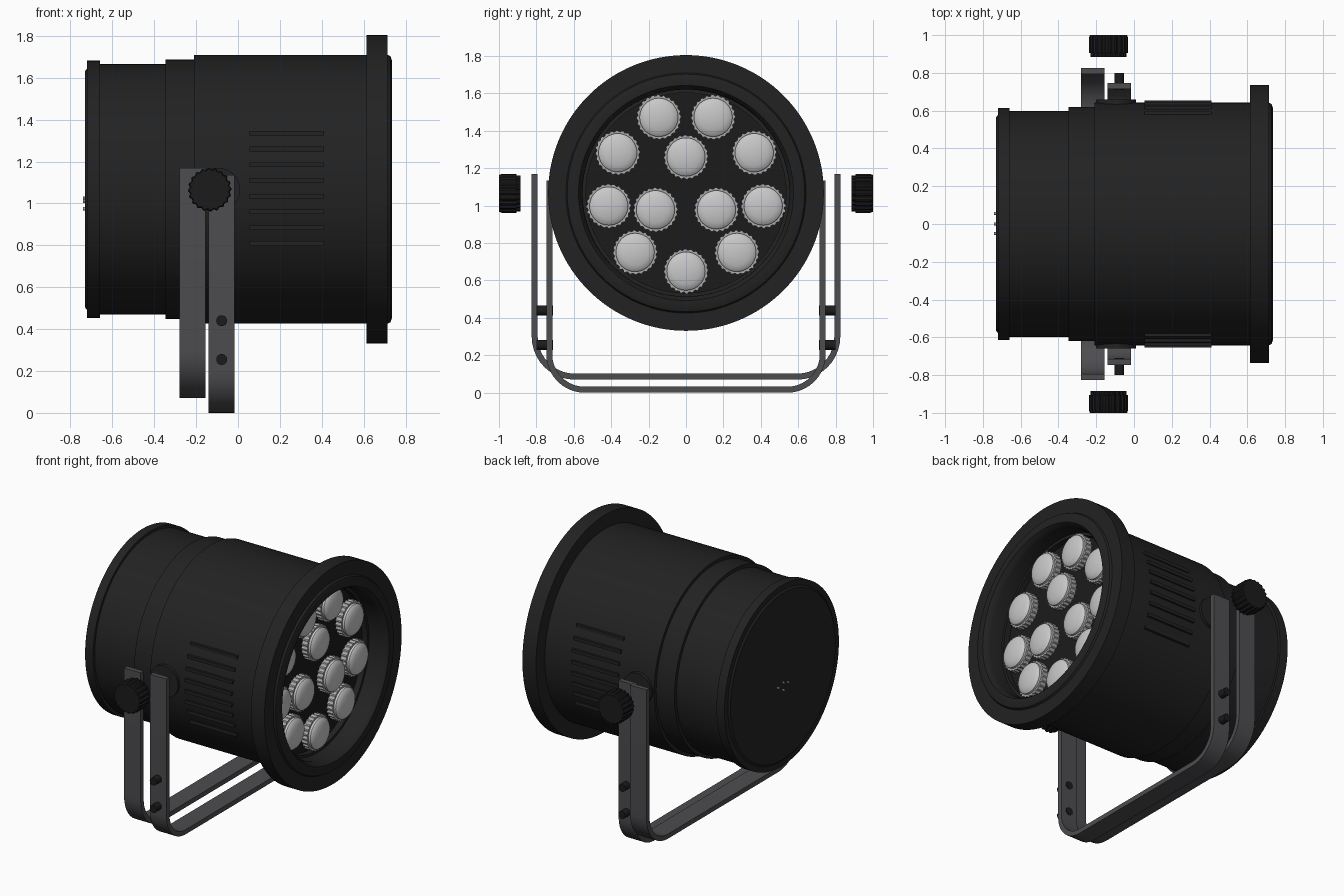
import bpy, bmesh, math
from mathutils import Matrix, Vector

if "Cube" in bpy.data.objects:
    bpy.data.objects.remove(bpy.data.objects["Cube"])

AXIS_Z = 1.068  # height of the lamp axis


def mat(name, rgb):
    m = bpy.data.materials.new(name)
    m.diffuse_color = (*rgb, 1)
    m.use_nodes = True
    m.node_tree.nodes["Principled BSDF"].inputs["Base Color"].default_value = m.diffuse_color
    return m


BODY = mat("matt black", (0.016, 0.016, 0.016))
DARK = mat("dark plastic", (0.011, 0.011, 0.011))
STEEL = mat("grey steel", (0.075, 0.075, 0.082))
LENS = mat("lens grey", (0.58, 0.58, 0.59))
RING = mat("lens holder grey", (0.42, 0.42, 0.42))


def finish(name, bm, material, smooth=True):
    bmesh.ops.recalc_face_normals(bm, faces=bm.faces)
    me = bpy.data.meshes.new(name)
    bm.to_mesh(me)
    bm.free()
    me.materials.append(material)
    ob = bpy.data.objects.new(name, me)
    bpy.context.collection.objects.link(ob)
    if smooth:
        bpy.ops.object.select_all(action='DESELECT')
        ob.select_set(True)
        bpy.context.view_layer.objects.active = ob
        bpy.ops.object.shade_smooth_by_angle(angle=math.radians(30))
    return ob


def lathe(bm, profile, n=96, origin=(0, 0, 0), turn=0, teeth=0):
    """Revolve (along, radius) points about x; turn rotates the axis about z.
    teeth lowers the radius of alternating pairs of spokes."""
    m = Matrix.Translation(origin) @ Matrix.Rotation(turn, 4, 'Z')
    rings = []
    for a, r in profile:
        if r == 0:
            rings.append([bm.verts.new(m @ Vector((a, 0, 0)))] * n)
            continue
        row = []
        for i in range(n):
            t = 2 * math.pi * i / n
            k = r - (teeth if i % 4 > 1 else 0)
            row.append(bm.verts.new(m @ Vector((a, k * math.cos(t), k * math.sin(t)))))
        rings.append(row)
    for p, q in zip(rings, rings[1:]):
        for i in range(n):
            j = (i + 1) % n
            vs = list(dict.fromkeys((p[i], p[j], q[j], q[i])))
            if len(vs) > 2:
                bm.faces.new(vs)


def box(bm, centre, size):
    bmesh.ops.create_cube(bm, size=1, matrix=Matrix.Translation(centre) @ Matrix.Diagonal((*size, 1)))


# Stepped housing with front flange, rounded lip and recessed front plate
bm = bmesh.new()
lathe(bm, [(-.73, 0), (-.73, .565), (-.72, .578), (-.72, .615), (-.66, .615), (-.66, .597),
           (-.347, .597), (-.347, .62), (-.21, .62), (-.21, .642), (.613, .642), (.613, .737),
           (.715, .737), (.715, .642), (.728, .635), (.735, .615), (.735, .575),
           (.715, .56), (.69, .553), (.56, .553), (.56, .54)], 128, (0, 0, AXIS_Z))
finish("housing", bm, BODY)
bm = bmesh.new()
lathe(bm, [(.56, 0), (.56, .553), (.55, .553), (.55, 0)], 96, (0, 0, AXIS_Z))
finish("front_plate", bm, DARK)
bm = bmesh.new()
lathe(bm, [(.56, .553), (.60, .553), (.60, .535), (.56, .535)], 96, (0, 0, AXIS_Z))
finish("glass_retainer", bm, BODY)

# Twelve lenses, each a drum with a shallow dome in a toothed holder
spots = [(0, 1.26), (0, .65)]
for y, z in [(.145, 1.472), (.365, 1.283), (.413, .998), (.163, .978), (.272, .75)]:
    spots += [(y, z), (-y, z)]
lenses, holders = bmesh.new(), bmesh.new()
for y, z in spots:
    lathe(lenses, [(.57, .103), (.617, .103), (.625, .095), (.634, .07), (.640, .035), (.642, 0)],
          40, (0, y, z))
    lathe(holders, [(.555, .119), (.602, .119), (.602, .098)], 96, (0, y, z), teeth=.006)
finish("lenses", lenses, LENS)
finish("lens_holders", holders, RING)

# Side cooling ribs
bm = bmesh.new()
for i in range(8):
    z = .81 + .075 * i
    y = math.sqrt(.642 ** 2 - (z - AXIS_Z) ** 2)
    for s in (1, -1):
        box(bm, (.232, s * (y - .01), z), (.355, .045, .022))
finish("cooling_ribs", bm, BODY, False)


# U-shaped yokes: a flat strip bent around two rounded corners
def yoke(name, x0, x1, half, bottom, top, radius, thick=.032):
    def path(off):
        h, b, r = half - off, bottom + off, radius - off
        pts = [(h, top)]
        for i in range(11):
            t = math.pi / 2 * i / 10
            pts.append((h - r + r * math.cos(t), b + r - r * math.sin(t)))
        return pts + [(-y, z) for y, z in reversed(pts)]
    bm = bmesh.new()
    rows = [[bm.verts.new((x, o[0], o[1])) for x, o in
             ((x0, a), (x1, a), (x1, b), (x0, b))] for a, b in zip(path(0), path(thick))]
    for p, q in zip(rows, rows[1:]):
        for k in range(4):
            bm.faces.new((p[k], p[(k + 1) % 4], q[(k + 1) % 4], q[k]))
    bm.faces.new(rows[0])
    bm.faces.new(rows[-1])
    finish(name, bm, STEEL)


yoke("outer_yoke", -.28, -.155, .825, .07, 1.17, .23)
yoke("inner_yoke", -.14, -.016, .747, 0, 1.135, .205)

# Pivot bosses, bolts and fluted knobs on both sides
bosses, bolts, knobs = bmesh.new(), bmesh.new(), bmesh.new()
for s in (1, -1):
    turn = s * math.pi / 2
    lathe(bosses, [(.58, 0), (.58, .105), (.658, .105), (.658, 0)], 48, (-.095, 0, 1.065), turn)
    for z in (.255, .44):
        lathe(bolts, [(.71, 0), (.71, .026), (.80, .026), (.80, 0)], 24, (-.078, 0, z), turn)
    lathe(knobs, [(.885, 0), (.885, .096), (.905, .096), (.905, .104), (.985, .104),
                  (1.0, .098), (1.0, 0)], 80, (-.135, 0, 1.066), turn, teeth=.007)
finish("pivot_bosses", bosses, BODY)
finish("bolts", bolts, DARK)
finish("knobs", knobs, DARK)

# Small connector pins on the back
bm = bmesh.new()
for y, z in [(.055, 1.01), (0, .975), (-.05, 1.01), (0, 1.025)]:
    lathe(bm, [(-.725, .008), (-.74, .008), (-.74, 0)], 12, (0, y, z))
finish("connector_pins", bm, RING)
